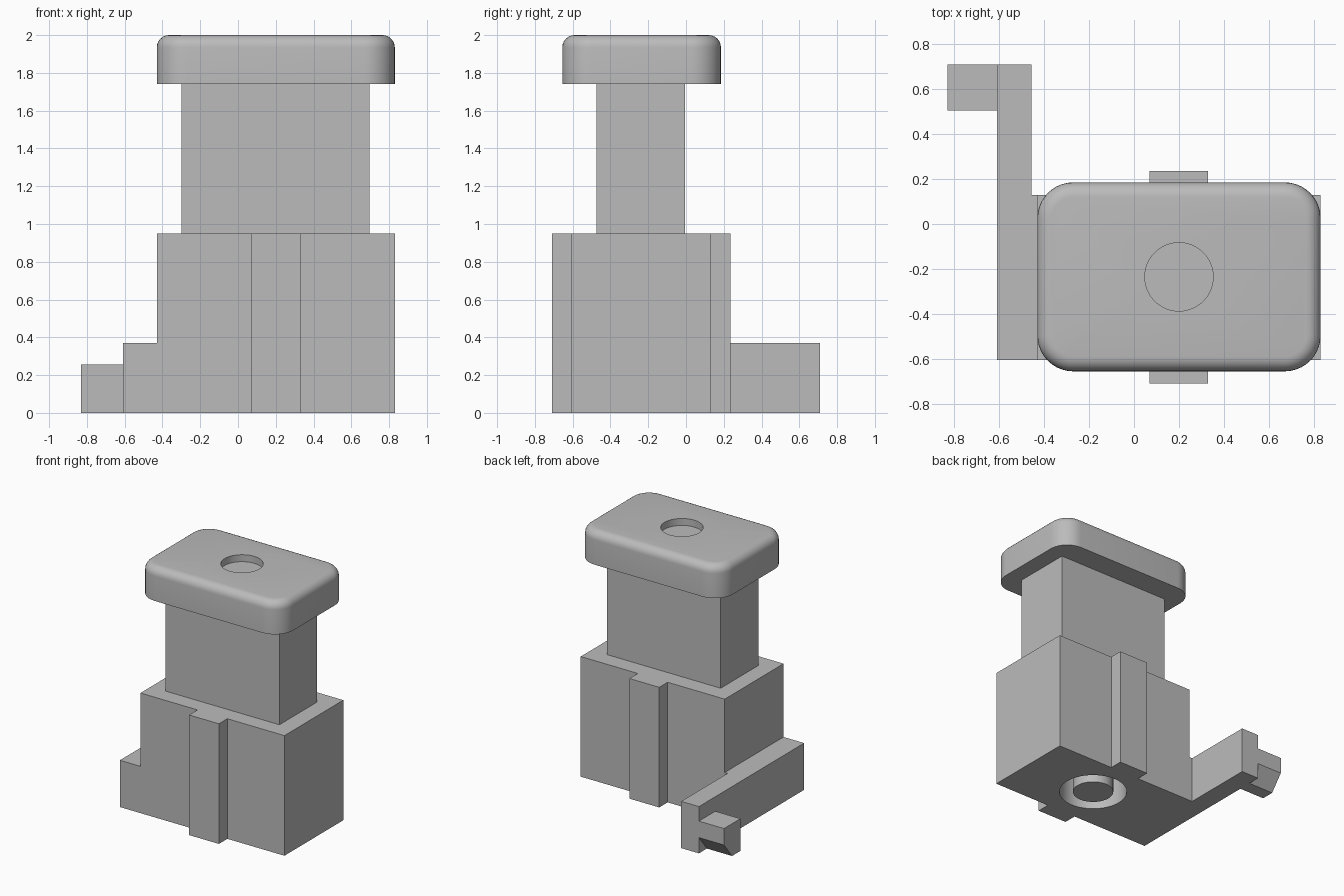
import bpy, bmesh, math
from mathutils import Vector

if "Cube" in bpy.data.objects:
    bpy.data.objects.remove(bpy.data.objects["Cube"])

grey = bpy.data.materials.new("mid_grey")
grey.diffuse_color = (0.5, 0.5, 0.5, 1)
grey.use_nodes = True
grey.node_tree.nodes["Principled BSDF"].inputs["Base Color"].default_value = grey.diffuse_color


def finish(name, bm):
    bmesh.ops.recalc_face_normals(bm, faces=bm.faces)
    mesh = bpy.data.meshes.new(name)
    bm.to_mesh(mesh)
    bm.free()
    mesh.materials.append(grey)
    ob = bpy.data.objects.new(name, mesh)
    bpy.context.collection.objects.link(ob)
    return ob


def prism(name, points, direction):
    """Extrude a flat outline along a direction."""
    bm = bmesh.new()
    face = bm.faces.new([bm.verts.new(p) for p in points])
    new = bmesh.ops.extrude_face_region(bm, geom=[face])["geom"]
    verts = [g for g in new if isinstance(g, bmesh.types.BMVert)]
    bmesh.ops.translate(bm, vec=Vector(direction), verts=verts)
    return finish(name, bm)


def box_points(x0, x1, y0, y1, z):
    return [(x0, y0, z), (x1, y0, z), (x1, y1, z), (x0, y1, z)]


def cylinder(name, radius, z0, z1):
    n = 64
    ring = [(CX + radius * math.cos(2 * math.pi * i / n),
             CY + radius * math.sin(2 * math.pi * i / n), z0) for i in range(n)]
    return prism(name, ring, (0, 0, z1 - z0))


def activate(ob):
    bpy.ops.object.select_all(action='DESELECT')
    ob.select_set(True)
    bpy.context.view_layer.objects.active = ob


def cut(ob, cutter):
    mod = ob.modifiers.new("cut", 'BOOLEAN')
    mod.operation = 'DIFFERENCE'
    mod.solver = 'EXACT'
    mod.object = cutter
    activate(ob)
    bpy.ops.object.modifier_apply(modifier=mod.name)
    bpy.data.objects.remove(cutter)


def smooth(ob):
    activate(ob)
    bpy.ops.object.shade_smooth_by_angle(angle=math.radians(35))


CX, CY = 0.2, -0.235   # shared axis of the cap dimple, bore and pin

# Base block with a rib on the front and back
base = prism("base_block", [
    (-0.43, -0.605, 0), (0.07, -0.605, 0), (0.07, -0.71, 0), (0.33, -0.71, 0),
    (0.33, -0.605, 0), (0.83, -0.605, 0), (0.83, 0.13, 0), (0.33, 0.13, 0),
    (0.33, 0.235, 0), (0.07, 0.235, 0), (0.07, 0.13, 0), (-0.43, 0.13, 0)],
    (0, 0, 0.95))

# Bore in the underside with a flush pin in the middle
cut(base, cylinder("bore_cutter", 0.25, -0.1, 0.3))
smooth(base)
smooth(cylinder("bore_pin", 0.15, 0, 0.31))

# Stem
prism("stem", box_points(-0.30, 0.695, -0.475, -0.005, 0.94), (0, 0, 0.81))

# Rounded cap with a shallow dimple
cap = prism("cap", box_points(-0.43, 0.83, -0.655, 0.185, 1.74), (0, 0, 0.26))
bm = bmesh.new()
bm.from_mesh(cap.data)
upright = [e for e in bm.edges if abs(e.verts[0].co.z - e.verts[1].co.z) > 0.1]
bmesh.ops.bevel(bm, geom=upright, offset=0.16, segments=10, profile=0.5,
                affect='EDGES')
rim = [e for e in bm.edges if all(v.co.z > 1.99 for v in e.verts)]
bmesh.ops.bevel(bm, geom=rim, offset=0.065, segments=6, profile=0.5,
                affect='EDGES')
bm.to_mesh(cap.data)
bm.free()
cut(cap, cylinder("dimple_cutter", 0.152, 1.945, 2.1))
smooth(cap)

# Side arm running past the back of the base
prism("side_arm", [
    (-0.61, -0.605, 0), (-0.43, -0.605, 0), (-0.43, 0.13, 0),
    (-0.455, 0.13, 0), (-0.455, 0.71, 0), (-0.61, 0.71, 0)], (0, 0, 0.37))

# Hook at the arm end, chamfered underneath
prism("hook", [
    (-0.61, 0.505, 0), (-0.61, 0.61, 0), (-0.61, 0.71, 0.125),
    (-0.61, 0.71, 0.255), (-0.61, 0.505, 0.255)], (-0.22, 0, 0))
